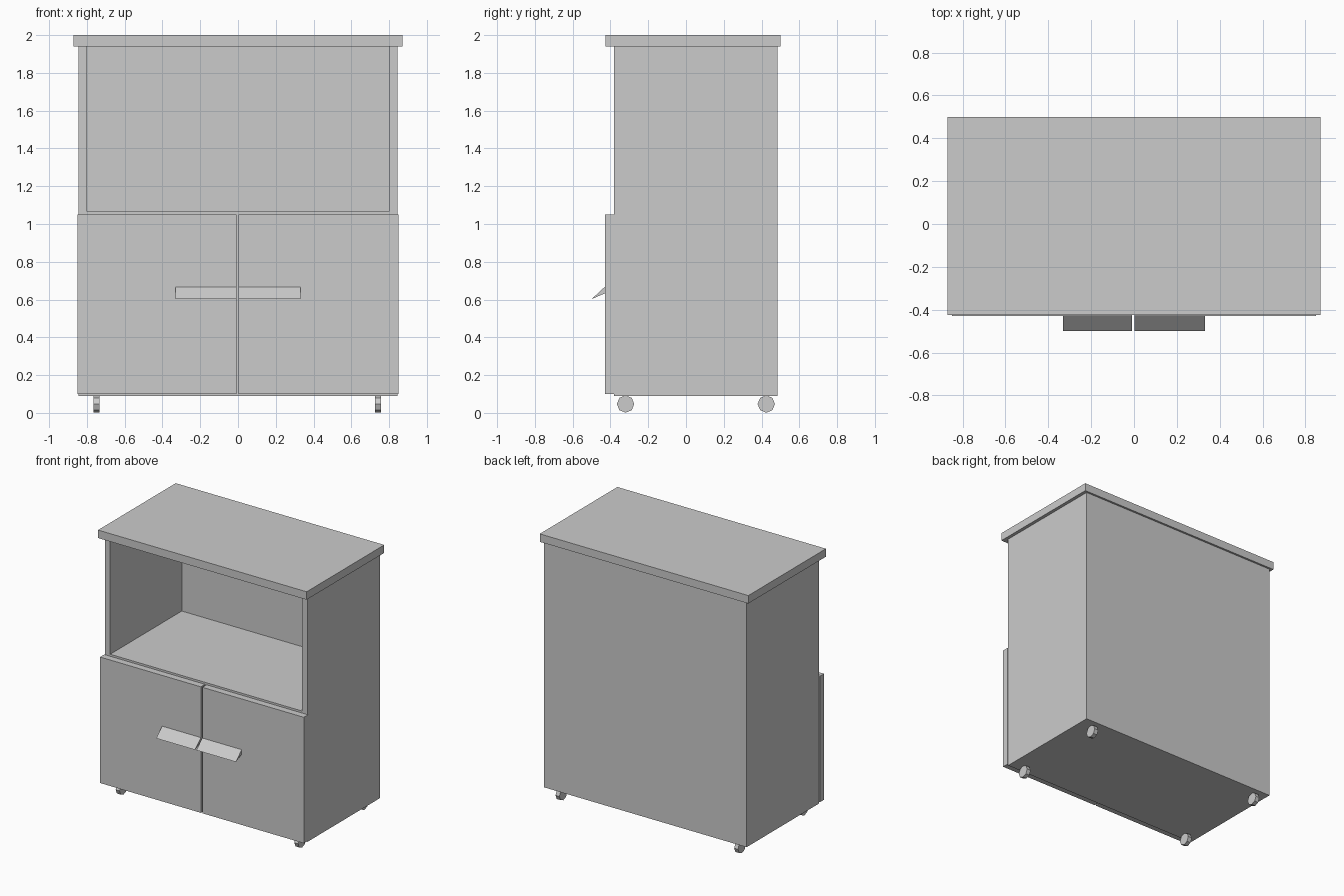
import bpy, bmesh
from math import pi
from mathutils import Matrix

if "Cube" in bpy.data.objects:
    bpy.data.objects.remove(bpy.data.objects["Cube"])


def finish(name, bm):
    bmesh.ops.recalc_face_normals(bm, faces=bm.faces)
    mesh = bpy.data.meshes.new(name)
    bm.to_mesh(mesh)
    bm.free()
    obj = bpy.data.objects.new(name, mesh)
    bpy.context.collection.objects.link(obj)
    return obj


def box(name, x, y, z):
    bm = bmesh.new()
    bmesh.ops.create_cube(bm, size=1)
    for v in bm.verts:
        v.co = [r[0] if c < 0 else r[1] for c, r in zip(v.co, (x, y, z))]
    return finish(name, bm)


def prism(name, profile, x0, x1):
    # Extrude a (y, z) profile along x
    bm = bmesh.new()
    face = bm.faces.new([bm.verts.new((x0, y, z)) for y, z in profile])
    new = bmesh.ops.extrude_face_region(bm, geom=[face])["geom"]
    verts = [g for g in new if isinstance(g, bmesh.types.BMVert)]
    bmesh.ops.translate(bm, verts=verts, vec=(x1 - x0, 0, 0))
    return finish(name, bm)


def wheel(name, x, y):
    bm = bmesh.new()
    bmesh.ops.create_cone(bm, cap_ends=True, segments=8, radius1=0.046,
                          radius2=0.046, depth=0.032,
                          matrix=Matrix.Translation((x, y, 0.047)) @ Matrix.Rotation(pi / 2, 4, 'Y'))
    return finish(name, bm)


# Top board, closed lower cabinet and back of the open compartment
box("top_board", (-0.87, 0.87), (-0.425, 0.5), (1.94, 2.0))
box("lower_cabinet", (-0.845, 0.845), (-0.38, 0.485), (0.09, 1.065))
box("back_panel", (-0.80, 0.80), (0.473, 0.485), (1.065, 1.94))

handle_profile = [(-0.425, 0.672), (-0.5, 0.602), (-0.425, 0.635)]

for side, s in (("left", -1), ("right", 1)):
    # Upper side panel
    box(side + "_side_panel", sorted((s * 0.80, s * 0.845)), (-0.38, 0.485), (1.065, 1.94))
    # Door and wedge handle; the seam sits slightly left of centre
    inner = -0.003 + s * 0.006
    box(side + "_door", sorted((inner, s * 0.85)), (-0.43, -0.38), (0.10, 1.05))
    prism(side + "_handle", handle_profile, inner, s * 0.332)
    # Castors
    for end, y in (("front", -0.32), ("back", 0.425)):
        wheel(f"{end}_{side}_wheel", -0.003 + s * 0.745, y)
